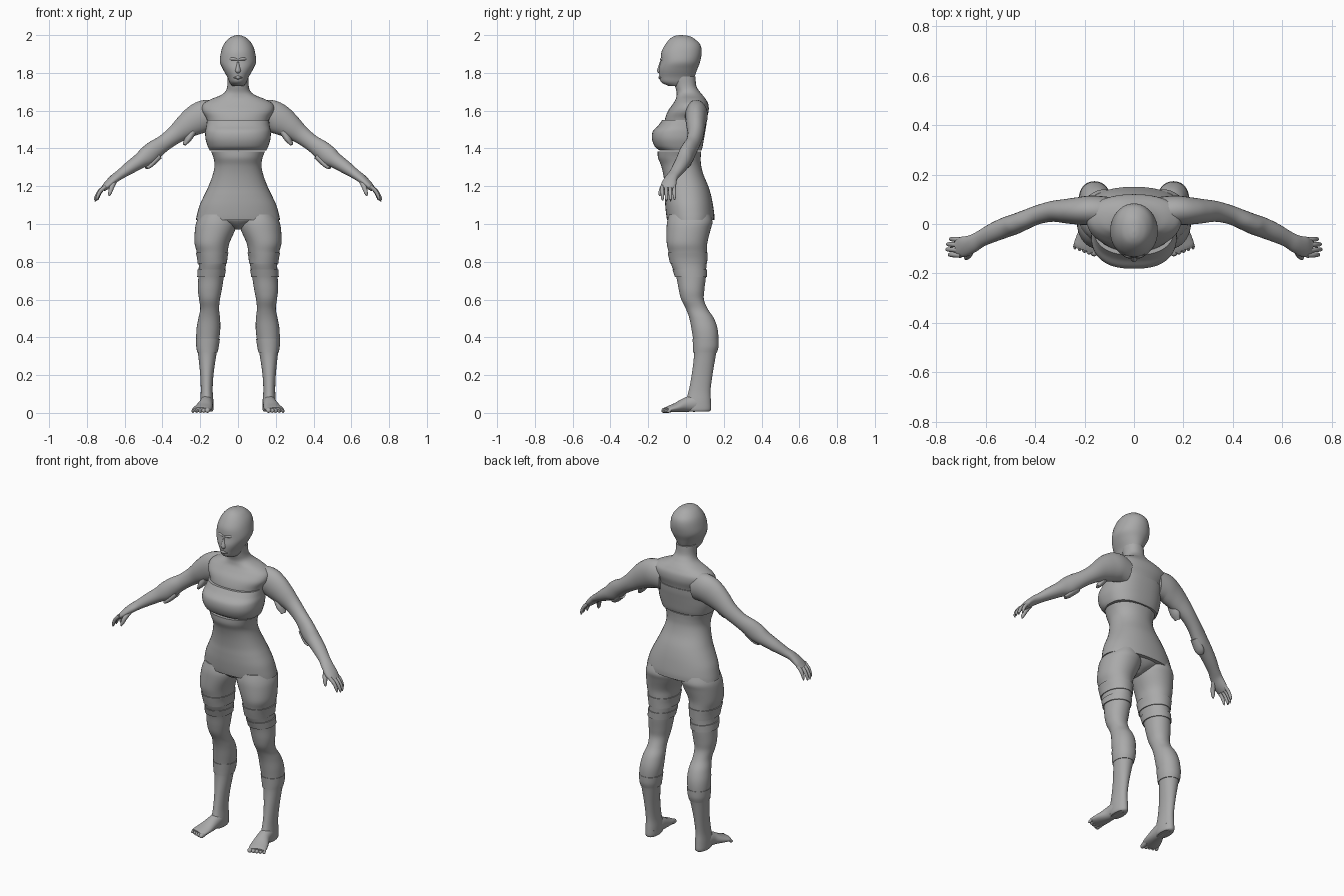
import bpy, bmesh, math
from mathutils import Vector

cube = bpy.data.objects.get("Cube")
if cube:
    bpy.data.objects.remove(cube, do_unlink=True)

skin = bpy.data.materials.new("plain grey")
skin.use_nodes = True
grey = (0.4, 0.4, 0.4, 1)
skin.diffuse_color = grey
skin.node_tree.nodes["Principled BSDF"].inputs["Base Color"].default_value = grey

UNIT = 0.01  # all section tables are in hundredths
STEPS = 5    # rings between two sections


def smooth_rows(rows):
    """Catmull-Rom interpolation of section rows."""
    result = []
    for i in range(len(rows) - 1):
        p = [rows[max(i - 1, 0)], rows[i], rows[i + 1], rows[min(i + 2, len(rows) - 1)]]
        for s in range(STEPS):
            t = s / STEPS
            result.append([
                b + t / 2 * (c - a + t * (2 * a - 5 * b + 4 * c - d + t * (3 * (b - c) + d - a)))
                for a, b, c, d in zip(*p)])
    result.append(list(rows[-1]))
    return result


def skin_rings(name, rings, mirrored):
    """Bridge closed rings of points, cap the ends and shade smooth."""
    bm = bmesh.new()
    loops = [[bm.verts.new(co) for co in ring] for ring in rings]
    n = len(loops[0])
    for a, b in zip(loops, loops[1:]):
        for i in range(n):
            j = (i + 1) % n
            bm.faces.new((a[i], a[j], b[j], b[i]))
    bm.faces.new(loops[0][::-1])
    bm.faces.new(loops[-1])
    bmesh.ops.recalc_face_normals(bm, faces=bm.faces)
    mesh = bpy.data.meshes.new(name)
    bm.to_mesh(mesh)
    bm.free()
    mesh.materials.append(skin)
    obj = bpy.data.objects.new(name, mesh)
    bpy.context.collection.objects.link(obj)
    if mirrored:
        obj.modifiers.new("Mirror", 'MIRROR')
    bpy.ops.object.select_all(action='DESELECT')
    obj.select_set(True)
    bpy.context.view_layer.objects.active = obj
    bpy.ops.object.shade_smooth_by_angle(angle=math.radians(50))
    return obj


def outline(sides, power):
    """Unit superellipse."""
    for i in range(sides):
        a = math.tau * i / sides
        c, s = math.cos(a), math.sin(a)
        yield (math.copysign(abs(c) ** (2 / power), c), math.copysign(abs(s) ** (2 / power), s))


def stack(name, rows, power=2.0, mirrored=False, sides=40):
    """Level sections: height, x min, x max, y min, y max."""
    rings = []
    for z, x0, x1, y0, y1 in smooth_rows(rows):
        rings.append([Vector(((x0 + x1 + u * (x1 - x0)) / 2,
                              (y0 + y1 + v * (y1 - y0)) / 2, z)) * UNIT
                      for u, v in outline(sides, power)])
    return skin_rings(name, rings, mirrored)


def centred(rows):
    """Expand height, half width, y min, y max to symmetric sections."""
    return [(z, -w, w, y0, y1) for z, w, y0, y1 in rows]


def limb(name, rows, sides=24):
    """Sections square to a path: x, y, z, sideways radius, upward radius."""
    rows = smooth_rows(rows)
    rings = []
    for i, (x, y, z, ra, rb) in enumerate(rows):
        before, after = rows[max(i - 1, 0)], rows[min(i + 1, len(rows) - 1)]
        along = (Vector(after[:3]) - Vector(before[:3])).normalized()
        side = along.cross(Vector((0, 0, 1))).normalized()
        up = side.cross(along)
        rings.append([(Vector((x, y, z)) + side * u * ra + up * v * rb) * UNIT
                      for u, v in outline(sides, 2)])
    return skin_rings(name, rings, True)


# Head and face
stack("head", centred([
    (173, 3, -9, 1), (175, 4.5, -13, 3), (178, 5.8, -14, 4.5), (182, 8, -14.3, 6),
    (186, 9.6, -13.5, 7.5), (191, 9, -13, 8.3), (195, 7.6, -11, 7.5),
    (198, 5.2, -8.5, 4.5), (199.5, 2.5, -6, 1.5), (200, 0.4, -3.5, -2.5)]), 2.1)
stack("nose", centred([
    (179.5, 0.5, -14, -12), (181, 1.7, -15.3, -11), (184, 1, -14.5, -11), (187, 0.4, -13.4, -11)]), sides=16)
stack("lips", centred([
    (176.6, 0.6, -14, -12), (177.5, 2.4, -14.7, -11), (178.5, 0.6, -14.2, -12)]), sides=16)
limb("brow", [(0.2, -13, 187, 0.6, 0.5), (3, -12.6, 187.4, 0.9, 0.8), (6.3, -9.6, 186.5, 0.5, 0.5)], 12)

# Neck, shoulders and upper chest
stack("shoulders", centred([
    (152, 15.6, -11.5, 10), (156, 16.8, -11, 11), (160, 19, -9.5, 12), (163.5, 18.5, -7, 11.8),
    (166, 14.5, -5.5, 10.5), (168, 9.5, -5, 9), (170, 6.8, -5, 7.3),
    (173, 5.7, -5.8, 5.5), (178, 5.6, -7, 5)]), 2.2)

# Bust wrap, ending in an open ledge at the top
stack("bust_wrap", centred([
    (139, 15, -14, 8.2), (141, 16, -16.5, 8.8), (145, 17.2, -18, 9.5), (149, 17.3, -17.6, 10.2),
    (152, 16.8, -14.8, 10.7), (155, 16.4, -12.6, 11)]), 2.5)

# Waist and hips down to the hem
stack("waist_and_hips", centred([
    (102, 22.3, -10, 15), (105, 21.7, -10.5, 15), (110, 20.3, -11, 14.3), (115, 18, -11.2, 13.3),
    (120, 15.6, -11.3, 11.8), (126, 13.4, -12, 9.3), (131, 12.4, -13.2, 8), (135, 13, -14.8, 7.8),
    (138.5, 14.3, -15, 8)]), 2.2)
stack("crotch", centred([
    (97, 1.5, -2, 5), (99, 6, -6, 10), (102, 15, -9, 13), (104, 17, -9, 13)]))

# Legs
stack("legs", [
    (105, 3, 20, -9, 13), (101, 1, 22, -10, 14), (97, 1.5, 22.8, -10.3, 13), (90, 4.5, 23, -10.2, 11.3),
    (85, 5.5, 21.8, -9.2, 11), (79, 6.3, 20.8, -8, 10.8), (72, 7.5, 21, -5.2, 10.5),
    (65, 8.6, 21.2, -3.8, 9.7), (60, 9.6, 20.6, -2.5, 9.5), (55, 10, 20, 0, 11.5),
    (50, 9.5, 21, 1.8, 14.8), (44, 9.4, 22, 3, 16.8), (37, 10.3, 22, 4, 17), (30, 11.6, 21, 4.2, 15.7),
    (20, 13, 20, 3, 14), (12, 13.4, 19.7, 1.5, 13), (6, 13, 20, 0, 13.2), (2, 13, 20, 0, 13.3),
    (0.8, 13.5, 19.5, 1, 12.5)], 2.1, True)

# Wraps round the thighs and calves
stack("thigh_wraps", [
    (85, 5, 22.4, -9.7, 11.4), (82, 5.6, 21.7, -9.1, 11.3), (79, 5.8, 21.3, -8.4, 11.2)], 2.1, True)
stack("knee_wraps", [
    (76, 6.4, 21.4, -7.2, 11.1), (72, 7, 21.6, -5.9, 11)], 2.1, True)
stack("calf_wraps", [
    (39, 9.6, 22.3, 3.5, 17.3), (35, 10.2, 22.1, 3.7, 17.2), (32, 10.8, 21.6, 3.8, 16.4)], 2.1, True)

# Feet and toes
limb("feet", [
    (16.4, 11, 4, 2.8, 3.4), (16.6, 5, 5, 3.5, 4.4), (17, 0, 4.3, 3.8, 3.8),
    (18.2, -5, 2.9, 4.8, 2.5), (19.4, -9, 2, 5, 1.7), (19.9, -10.5, 1.7, 4.4, 1.2)])
for i, toe in enumerate(("big", "second", "middle", "fourth", "little")):
    x, r, tip = 15.8 + i * 1.9, 1.3 - i * 0.12, -13 + i * 0.7
    limb(toe + "_toes", [(x, -8, 2, r, r), (x + 0.4, tip + 1, r, r, r), (x + 0.5, tip, r, r / 3, r / 3)], 12)

# Arms
limb("arms", [
    (11, 5, 157, 6, 8), (17, 5.5, 157.3, 6, 8.4), (22, 5.3, 155.2, 5.6, 8), (27, 5.2, 152, 5, 6.7),
    (33, 5.1, 147.5, 4.2, 5), (39, 3.7, 143, 3.8, 4.4), (44, 1.7, 139.4, 3.9, 5), (48, 0, 136, 4.1, 5.2),
    (52, -1.4, 133.3, 4.1, 4.1), (57, -3.5, 130, 3.8, 3.4), (62, -6, 126.5, 3.3, 2.6),
    (65.5, -8, 124, 3.6, 2.3), (69, -9.2, 120.8, 4.1, 2), (71.5, -9.6, 118.4, 3.5, 1.4)])

# Torn sleeve ends hanging under the upper arms and elbows
limb("sleeve_scraps", [
    (24, 4, 149, 3, 2), (26.5, 3.5, 145, 3, 1.8), (28.5, 3, 142, 1.6, 0.8)], 16)
limb("elbow_scraps", [
    (42, 1.5, 136, 2.5, 2), (46.5, 0, 131.5, 2.8, 1.6), (48.5, -1, 129.6, 1.5, 0.7)], 16)

# Fingers and thumbs
for i, finger in enumerate(("little", "ring", "middle", "index")):
    y = -6.4 - i * 2.1
    reach = (0, 1.2, 1.4, 0.5)[i]
    limb(finger + "_fingers", [
        (70, y, 120, 1, 1), (72.6 + reach / 2, y + 0.2, 117.4, 1, 1),
        (74 + reach, y + 0.3, 114.3 - reach / 2, 0.8, 0.8), (74.2 + reach, y + 0.3, 112.6 - reach / 2, 0.3, 0.3)], 12)
limb("thumbs", [
    (65.5, -10, 122.5, 1.4, 1.4), (66.8, -12.4, 119.5, 1.3, 1.3),
    (67.8, -13.6, 116.5, 1, 1), (68.2, -13.9, 114.8, 0.3, 0.3)], 12)
